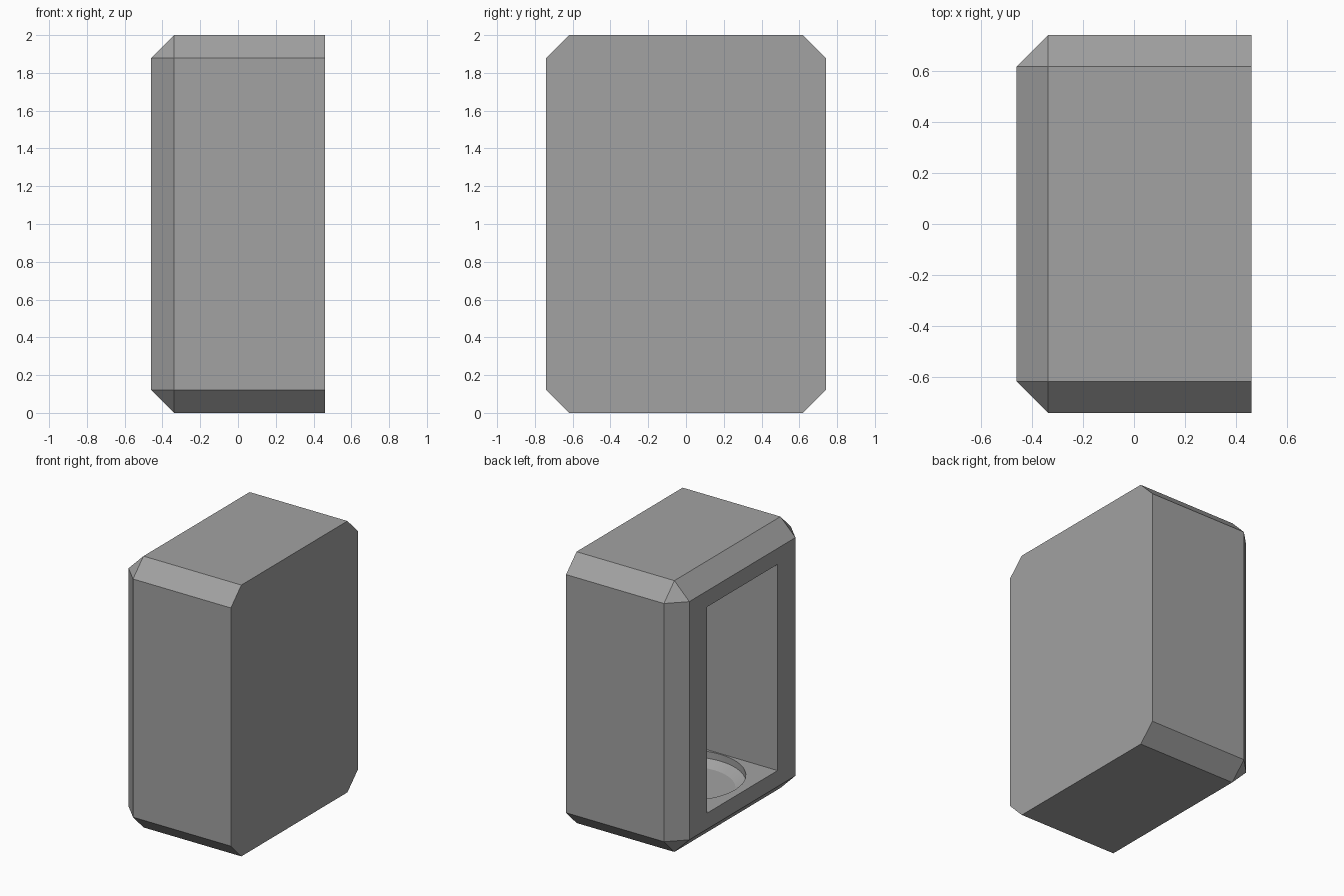
import bpy, bmesh, math
from mathutils import Vector

default = bpy.data.objects.get("Cube")
if default:
    bpy.data.objects.remove(default, do_unlink=True)

GREY = (0.36, 0.36, 0.36, 1)
grey = bpy.data.materials.new("plain_grey")
grey.use_nodes = True
grey.diffuse_color = GREY
grey.node_tree.nodes["Principled BSDF"].inputs["Base Color"].default_value = GREY


def add_object(name, bm):
    bmesh.ops.recalc_face_normals(bm, faces=bm.faces)
    mesh = bpy.data.meshes.new(name)
    bm.to_mesh(mesh)
    bm.free()
    obj = bpy.data.objects.new(name, mesh)
    obj.data.materials.append(grey)
    bpy.context.collection.objects.link(obj)
    return obj


def block(low, high):
    low, high = Vector(low), Vector(high)
    bm = bmesh.new()
    bmesh.ops.create_cube(bm, size=1)
    bmesh.ops.scale(bm, vec=high - low, verts=bm.verts)
    bmesh.ops.translate(bm, vec=(low + high) / 2, verts=bm.verts)
    return bm


def cut(target, cutter):
    mod = target.modifiers.new("cut", 'BOOLEAN')
    mod.operation = 'DIFFERENCE'
    mod.solver = 'EXACT'
    mod.object = cutter
    bpy.context.view_layer.objects.active = target
    bpy.ops.object.modifier_apply(modifier=mod.name)
    bpy.data.objects.remove(cutter, do_unlink=True)


# Housing: chamfered on every edge except those of the flat +x side
bm = block((-0.46, -0.74, 0), (0.46, 0.74, 2))
edges = [e for e in bm.edges if any(v.co.x < 0 for v in e.verts)]
bmesh.ops.bevel(bm, geom=edges, offset=0.122, segments=1, affect='EDGES')
# Trim any bevel drift so the flat side stays planar
for v in bm.verts:
    if v.co.x > 0.4:
        v.co.x = 0.46
housing = add_object("housing", bm)

# Deep window opening on the -x side
cut(housing, add_object("cavity_cutter", block((-0.6, -0.41, 0.24), (0.43, 0.41, 1.76))))

# Round recess in the cavity floor: short upright wall, sloped rim, flat base
bm = bmesh.new()
profile = [(0, 0.15), (0.33, 0.15), (0.4, 0.19), (0.4, 0.5), (0, 0.5)]
points = [bm.verts.new((r, 0, z)) for r, z in profile]
outline = [bm.edges.new(pair) for pair in zip(points, points[1:])]
bmesh.ops.spin(bm, geom=points + outline, cent=(0, 0, 0), axis=(0, 0, 1),
               angle=math.tau, steps=48, use_merge=True)
bmesh.ops.remove_doubles(bm, verts=bm.verts, dist=0.0001)
cut(housing, add_object("recess_cutter", bm))

# Smooth only the round recess; chamfers keep crisp edges
bpy.ops.object.select_all(action='DESELECT')
housing.select_set(True)
bpy.context.view_layer.objects.active = housing
bpy.ops.object.shade_smooth_by_angle(angle=math.radians(20))
